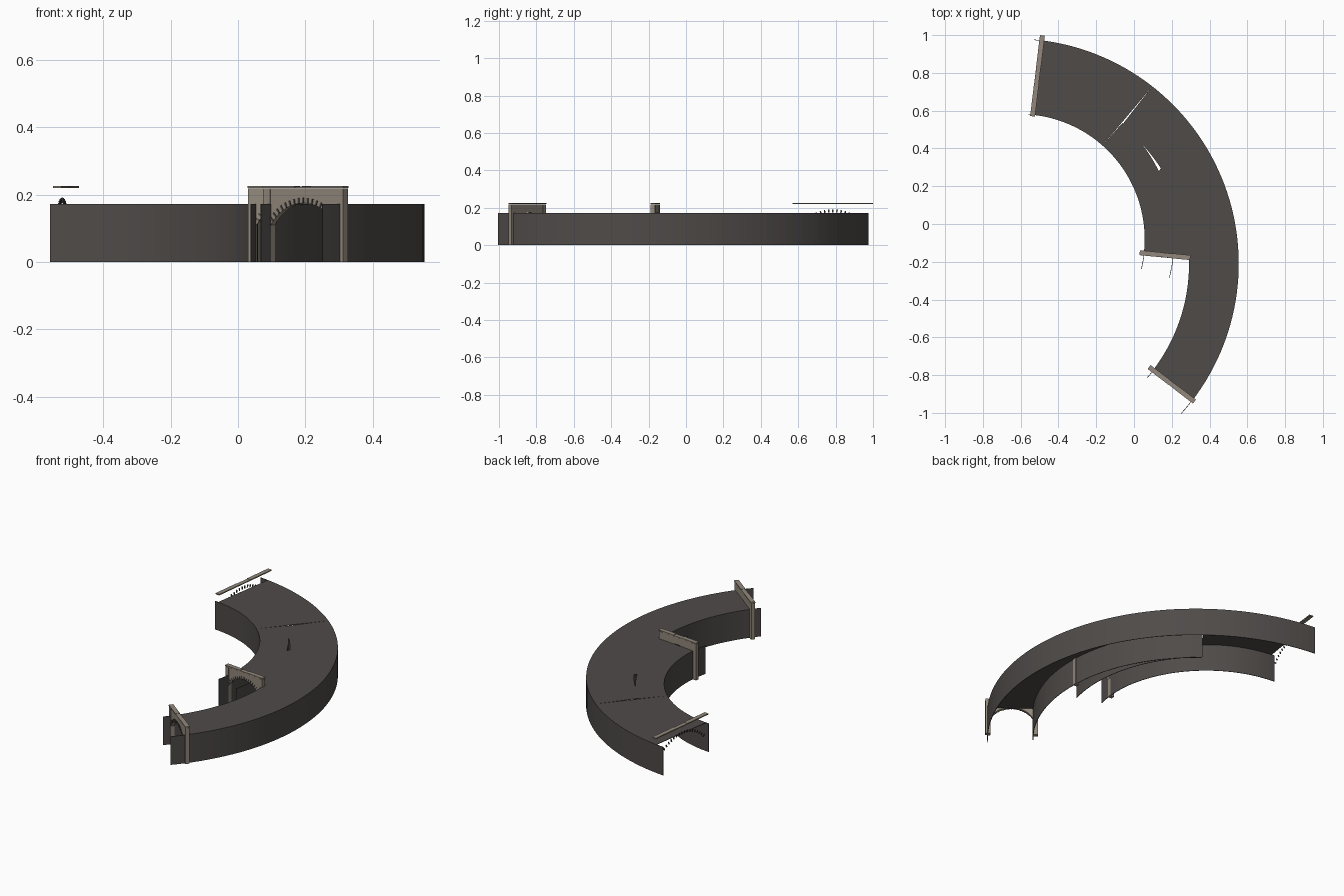
import bpy, bmesh
from math import sin, cos, radians, sqrt, asin
from mathutils import Vector, Matrix

cube = bpy.data.objects.get("Cube")
if cube:
    bpy.data.objects.remove(cube)

HEIGHT = 0.172
MAIN = Vector((-0.637, -0.21))     # centre of the main tunnel's curve
BRANCH = Vector((-0.605, -0.08))   # centre of the branch tunnel's curve


def material(name, rgb):
    m = bpy.data.materials.new(name)
    m.use_nodes = True
    m.diffuse_color = (*rgb, 1)
    m.node_tree.nodes["Principled BSDF"].inputs["Base Color"].default_value = (*rgb, 1)
    return m


concrete = material("dark concrete", (0.078, 0.07, 0.066))
stone = material("pale stone", (0.29, 0.25, 0.2))


def finish(name, bm, mat, matrix=None):
    bmesh.ops.recalc_face_normals(bm, faces=bm.faces)
    mesh = bpy.data.meshes.new(name)
    bm.to_mesh(mesh)
    bm.free()
    mesh.materials.append(mat)
    ob = bpy.data.objects.new(name, mesh)
    bpy.context.collection.objects.link(ob)
    if matrix:
        ob.matrix_world = matrix
    return ob


def arc(centre, radius, start, end, z, n):
    """Points along a level arc, angles in degrees."""
    pts = []
    for i in range(n + 1):
        a = radians(start + (end - start) * i / n)
        pts.append((centre.x + radius * cos(a), centre.y + radius * sin(a), z))
    return pts


def ribbon(name, line_a, line_b, thickness):
    """Strip of quads between two lines, given a thickness."""
    bm = bmesh.new()
    va = [bm.verts.new(p) for p in line_a]
    vb = [bm.verts.new(p) for p in line_b]
    for i in range(len(va) - 1):
        bm.faces.new((va[i], va[i + 1], vb[i + 1], vb[i]))
    ob = finish(name, bm, concrete)
    mod = ob.modifiers.new("thickness", "SOLIDIFY")
    mod.thickness = thickness
    mod.offset = 0
    return ob


def wall(name, centre, radius, start, end):
    n = int((end - start) / 2)
    ribbon(name, arc(centre, radius, start, end, 0, n),
           arc(centre, radius, start, end, HEIGHT, n), 0.003)


def roof(name, inner, outer, n):
    z = HEIGHT - 0.0015
    ribbon(name, arc(*inner, z, n), arc(*outer, z, n), 0.003)


# Tunnel walls, running a little past each portal
wall("outer_wall", MAIN, 1.19, -41.8, 84.8)
wall("main_inner_wall", MAIN, 0.93, -40.7, 52)
wall("branch_inner_wall", BRANCH, 0.663, -13.9, 86)
wall("branch_outer_wall", BRANCH, 0.818, -14.6, 48.5)

# Flat roofs, leaving a sliver open where the tunnels meet
roof("main_roof", (MAIN, 0.93, -37.3, 52), (MAIN, 1.19, -37.3, 52), 45)
roof("branch_roof", (BRANCH, 0.663, -5.6, 48.5), (BRANCH, 0.818, -5.6, 48.5), 27)
roof("infill_roof", (BRANCH, 0.818, -5.6, 26), (MAIN, 0.93, 2.1, 33), 16)
roof("joined_roof", (BRANCH, 0.663, 48.5, 84.3), (MAIN, 1.19, 52, 82.4), 16)


def add_box(bm, centre, size, turn=0):
    m = (Matrix.Translation(centre) @ Matrix.Rotation(turn, 4, "Y")
         @ Matrix.Diagonal((*size, 1)))
    bmesh.ops.create_cube(bm, size=1, matrix=m)


def portal(name, left, right, rise, with_face=True):
    """Portal between two ground points, facing out of the tunnel."""
    left, right = Vector((*left, 0)), Vector((*right, 0))
    u = (right - left).normalized()
    width = (right - left).length
    frame = Matrix((u, (-u.y, u.x, 0), (0, 0, 1))).transposed().to_4x4()
    frame.translation = (left + right) / 2

    # Segmental arch
    half = width * 0.4
    crown = 0.175
    radius = (half * half + rise * rise) / (2 * rise)
    mid = crown - radius
    spread = asin(half / radius)
    thick = 0.02

    if with_face:
        # Pierced face wall
        bm = bmesh.new()
        outline = [(-width / 2, 0), (-half, 0)]
        for i in range(21):
            a = spread * (i / 10 - 1)
            outline.append((radius * sin(a), mid + radius * cos(a)))
        outline += [(half, 0), (width / 2, 0), (width / 2, 0.218), (-width / 2, 0.218)]
        face = bm.faces.new([bm.verts.new((x, -thick / 2, z)) for x, z in outline])
        out = bmesh.ops.extrude_face_region(bm, geom=[face])
        verts = [v for v in out["geom"] if isinstance(v, bmesh.types.BMVert)]
        bmesh.ops.translate(bm, verts=verts, vec=(0, thick, 0))
        finish(name + "_face", bm, stone, frame)

        # Side piers
        bm = bmesh.new()
        pier = width / 2 - half
        for side in (-1, 1):
            add_box(bm, (side * (half + pier / 2), 0, 0.109), (pier * 0.9, 0.024, 0.218))
        finish(name + "_piers", bm, stone, frame)

    # Coping, with a slightly lower middle piece
    bm = bmesh.new()
    add_box(bm, (0, 0, 0.222), (width, 0.024, 0.005))
    for side in (-1, 1):
        add_box(bm, (side * width * 0.3, 0, 0.2235), (width * 0.4, 0.026, 0.006))
    finish(name + "_coping", bm, stone, frame)

    # Thin arch stones
    bm = bmesh.new()
    count = 19
    for i in range(count):
        a = spread * (2 * i / (count - 1) - 1)
        r = radius + 0.008
        add_box(bm, (r * sin(a), -thick / 2 - 0.001, mid + r * cos(a)),
                (spread * radius / count * 0.7, 0.004, 0.016), a)
    finish(name + "_arch_stones", bm, concrete, frame)


portal("main_portal", (0.08, -0.757), (0.32, -0.94), 0.065)
portal("branch_portal", (0.03, -0.152), (0.298, -0.178), 0.065)
portal("joined_portal", (-0.485, 0.998), (-0.537, 0.57), 0.075, with_face=False)
